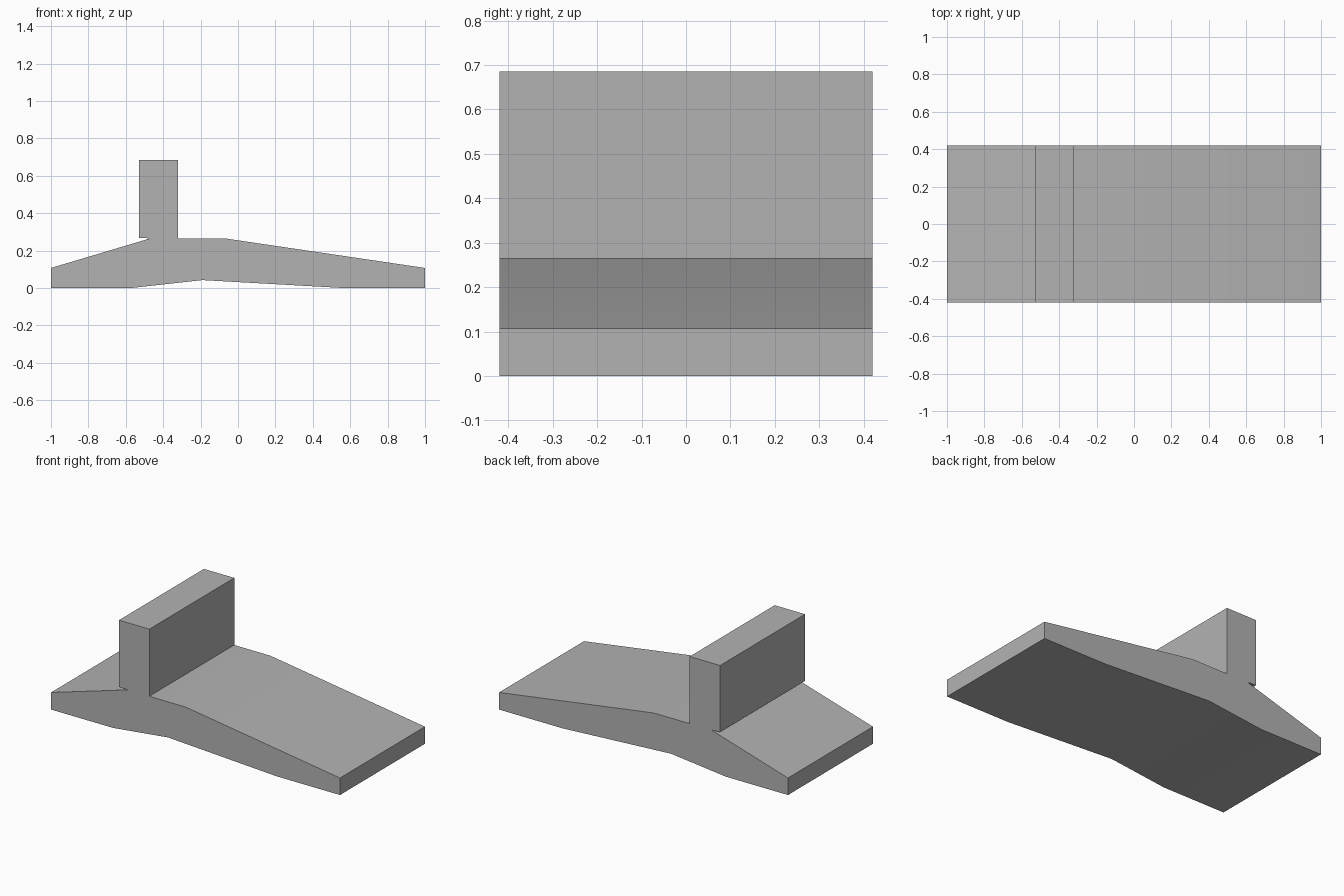
import bpy
import bmesh
from mathutils import Vector

cube = bpy.data.objects.get("Cube")
if cube:
    bpy.data.objects.remove(cube, do_unlink=True)

HALF_DEPTH = 0.42

# One plain grey for the whole body
grey = bpy.data.materials.new("plain grey")
grey.use_nodes = True
colour = (0.45, 0.45, 0.45, 1)
grey.diffuse_color = colour
grey.node_tree.nodes["Principled BSDF"].inputs["Base Color"].default_value = colour


def extrude_profile(name, points, material):
    """Sweep an x-z outline along the full depth."""
    bm = bmesh.new()
    face = bm.faces.new([bm.verts.new((x, -HALF_DEPTH, z)) for x, z in points])
    swept = bmesh.ops.extrude_face_region(bm, geom=[face], use_keep_orig=True)
    moved = [v for v in swept["geom"] if isinstance(v, bmesh.types.BMVert)]
    bmesh.ops.translate(bm, verts=moved, vec=Vector((0, 2 * HALF_DEPTH, 0)))
    bmesh.ops.recalc_face_normals(bm, faces=bm.faces)
    mesh = bpy.data.meshes.new(name)
    bm.to_mesh(mesh)
    bm.free()
    mesh.materials.append(material)
    obj = bpy.data.objects.new(name, mesh)
    bpy.context.collection.objects.link(obj)
    return obj


# Tapered footing with an arched underside and an upright wall stem
outline = [
    (-1, 0), (-0.57, 0), (-0.19, 0.042), (0.56, 0), (1, 0),
    (1, 0.107), (-0.07, 0.265), (-0.32, 0.265),
    (-0.32, 0.685), (-0.53, 0.685), (-0.53, 0.268),
    (-0.47, 0.265), (-1, 0.107),
]
footing = extrude_profile("footing_and_wall_stem", outline, grey)

# Soften the shallow bends, keep the corners crisp
bpy.ops.object.select_all(action="DESELECT")
footing.select_set(True)
bpy.context.view_layer.objects.active = footing
bpy.ops.object.shade_smooth_by_angle()
